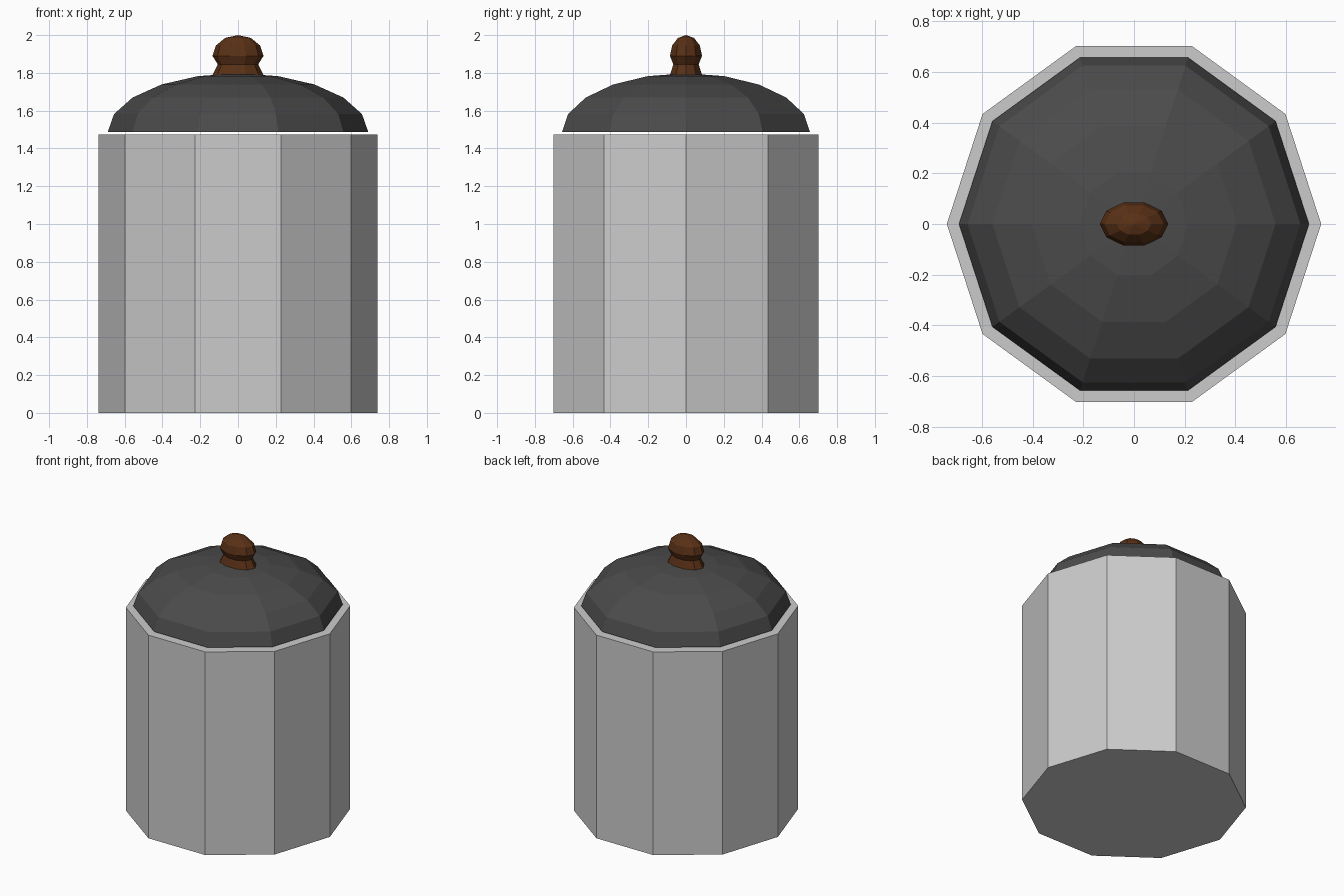
import bpy, bmesh
from math import cos, sin, pi, radians

if "Cube" in bpy.data.objects:
    bpy.data.objects.remove(bpy.data.objects["Cube"])

SIDES = 10


def material(name, color):
    m = bpy.data.materials.new(name)
    m.diffuse_color = (*color, 1)
    m.use_nodes = True
    m.node_tree.nodes["Principled BSDF"].inputs["Base Color"].default_value = m.diffuse_color
    return m


def lathe(name, profile, y_scale=1.0, mat=None):
    """Closed faceted solid from (radius, z) rings, bottom to top; radius 0 makes a tip."""
    bm = bmesh.new()
    rings = []
    for r, z in profile:
        count = SIDES if r > 0 else 1
        rings.append([bm.verts.new((r * cos(2 * pi * i / SIDES),
                                    r * sin(2 * pi * i / SIDES) * y_scale, z))
                      for i in range(count)])
    for low, high in zip(rings, rings[1:]):
        for i in range(SIDES):
            j = (i + 1) % SIDES
            if len(high) == 1:
                bm.faces.new((low[i], low[j], high[0]))
            else:
                bm.faces.new((low[i], low[j], high[j], high[i]))
    bm.faces.new(rings[0][::-1])
    if len(rings[-1]) > 1:
        bm.faces.new(rings[-1])
    mesh = bpy.data.meshes.new(name)
    bm.to_mesh(mesh)
    bm.free()
    if mat:
        mesh.materials.append(mat)
    obj = bpy.data.objects.new(name, mesh)
    bpy.context.collection.objects.link(obj)
    return obj


def dome(radius, height, base, steps):
    """Quarter-ellipse profile ending in a tip."""
    pts = [(radius * cos(pi / 2 * k / steps), base + height * sin(pi / 2 * k / steps))
           for k in range(steps)]
    return pts + [(0, base + height)]


# Ten-sided body
lathe("jar_body", [(0.738, 0), (0.738, 1.475)])

# Domed lid resting just above the body
lathe("lid", dome(0.69, 0.312, 1.486, 5), mat=material("dark_grey", (0.07, 0.07, 0.07)))

# Flattened knob with a pinched neck
lathe("lid_knob", [(0.137, 1.785), (0.107, 1.845)] + dome(0.135, 0.11, 1.89, 3),
      y_scale=0.66, mat=material("brown_wood", (0.10, 0.03, 0.008)))
